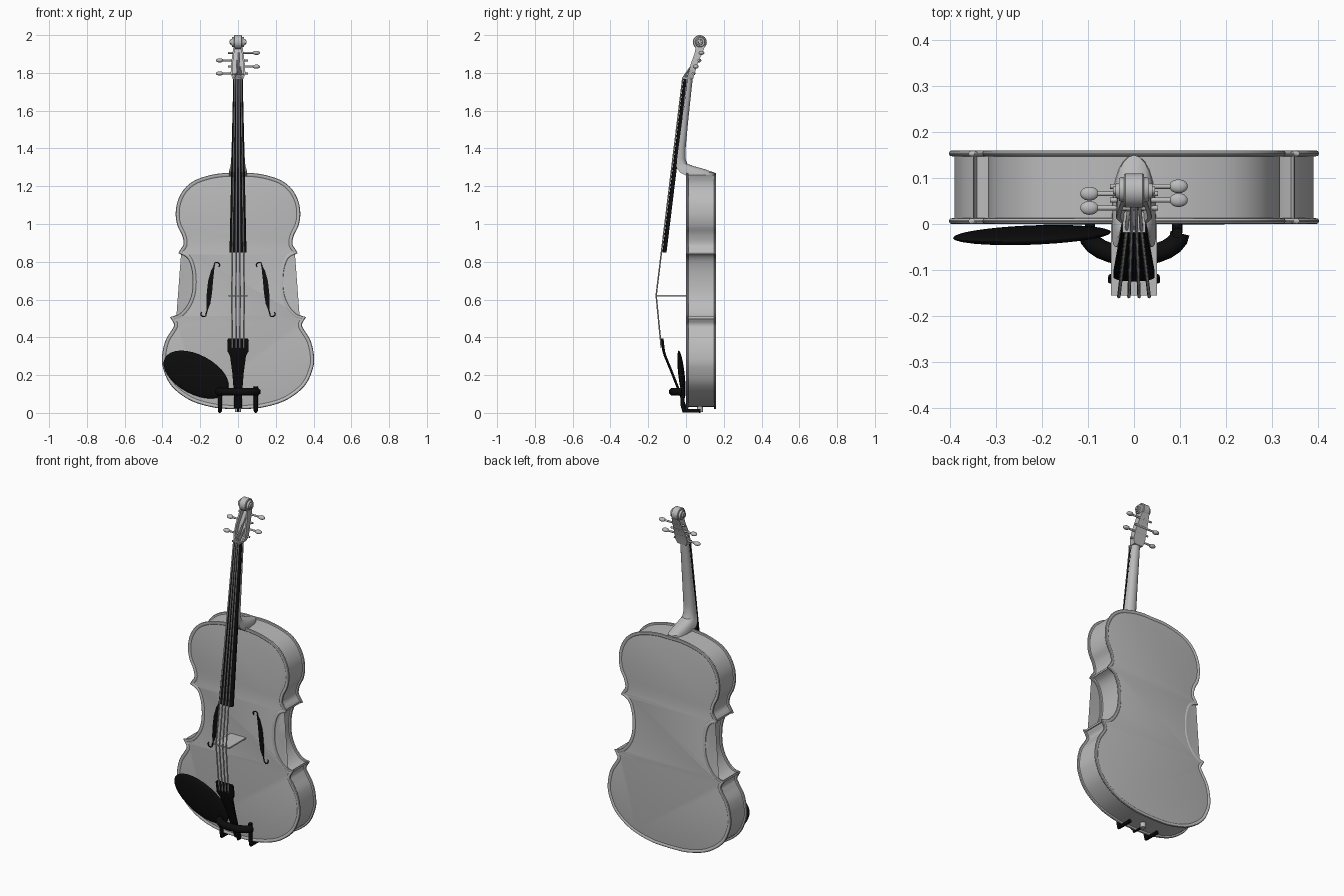
import bpy, bmesh, math
from mathutils import Vector, Matrix

if "Cube" in bpy.data.objects:
    bpy.data.objects.remove(bpy.data.objects["Cube"])

def material(name, v):
    m = bpy.data.materials.new(name)
    m.diffuse_color = (v, v, v, 1)
    m.use_nodes = True
    m.node_tree.nodes["Principled BSDF"].inputs["Base Color"].default_value = m.diffuse_color
    return m

GREY = material("plain grey", 0.5)
BLACK = material("ebony black", 0.004)

def finish(name, bm, mat):
    bmesh.ops.recalc_face_normals(bm, faces=bm.faces[:])
    me = bpy.data.meshes.new(name)
    bm.to_mesh(me)
    bm.free()
    me.materials.append(mat)
    ob = bpy.data.objects.new(name, me)
    bpy.context.collection.objects.link(ob)
    return ob

def loft(name, rings, mat):
    """Skin equal-length closed rings of points, capping both ends."""
    bm = bmesh.new()
    vs = [[bm.verts.new(p) for p in r] for r in rings]
    n = len(vs[0])
    for a, b in zip(vs, vs[1:]):
        for i in range(n):
            j = (i + 1) % n
            bm.faces.new((a[i], a[j], b[j], b[i]))
    bm.faces.new(vs[0])
    bm.faces.new(vs[-1])
    return finish(name, bm, mat)

def tube(name, pts, r, mat, res=2):
    cu = bpy.data.curves.new(name, 'CURVE')
    cu.dimensions = '3D'
    cu.bevel_depth, cu.bevel_resolution, cu.use_fill_caps = r, res, True
    sp = cu.splines.new('POLY')
    sp.points.add(len(pts) - 1)
    for p, co in zip(sp.points, pts):
        p.co = (*co, 1)
    cu.materials.append(mat)
    ob = bpy.data.objects.new(name, cu)
    bpy.context.collection.objects.link(ob)
    return ob

def box(name, lo, hi, mat):
    x, y, X, Y = lo[0], lo[1], hi[0], hi[1]
    return loft(name, [[(x, y, z), (X, y, z), (X, Y, z), (x, Y, z)] for z in (lo[2], hi[2])], mat)

def disc_x(name, c, r, half, mat, seg=32):
    """Cylinder whose axis runs along x."""
    return loft(name, [[(c[0] + x, c[1] + k * r * math.cos(t), c[2] + k * r * math.sin(t))
                        for t in (2 * math.pi * i / seg for i in range(seg))]
                       for x, k in ((-half, .9), (-half * .85, 1), (half * .85, 1), (half, .9))], mat)

def ellipsoid(name, c, s, mat, rot=Matrix()):
    bm = bmesh.new()
    bmesh.ops.create_uvsphere(bm, u_segments=32, v_segments=16, radius=1)
    bm.transform(Matrix.Translation(c) @ rot @ Matrix.Diagonal((*s, 1)))
    return finish(name, bm, mat)

def smooth_path(pts, n=8):
    """Catmull-Rom curve through the points."""
    p = [Vector(q) for q in pts]
    p = [2 * p[0] - p[1]] + p + [2 * p[-1] - p[-2]]
    out = []
    for a, b, c, d in zip(p, p[1:], p[2:], p[3:]):
        for i in range(n):
            t = i / n
            out.append(.5 * (2 * b + (c - a) * t + (2 * a - 5 * b + 4 * c - d) * t * t
                             + (3 * b - a - 3 * c + d) * t ** 3))
    return out + [p[-2]]

# Body outline: lower bout, waist and upper bout meet at blunt corners
lower = [(0, .02), (.12, .027), (.25, .065), (.35, .14), (.395, .23), (.402, .3),
         (.385, .38), (.35, .44), (.338, .465), (.348, .488)]
waist = [(.36, .507), (.31, .525), (.27, .57), (.246, .63), (.24, .7), (.248, .77),
         (.27, .82), (.316, .845)]
upper = [(.305, .865), (.288, .895), (.296, .94), (.32, .99), (.33, 1.05), (.32, 1.12),
         (.285, 1.185), (.23, 1.23), (.15, 1.258), (.07, 1.27), (0, 1.27)]
half = smooth_path(lower) + smooth_path(waist) + smooth_path(upper)
outline = half + [Vector((-p.x, p.y)) for p in half[-2:0:-1]]

def inset(pts, d):
    out = []
    for i, p in enumerate(pts):
        t = (pts[(i + 1) % len(pts)] - pts[i - 1]).normalized()
        out.append(p + Vector((-t.y, t.x)) * d)
    return out

def body_rings(steps):
    return [[(p.x, y, p.y) for p in inset(outline, d)] for d, y in steps]

loft("ribs", body_rings([(.012, .008), (.012, .152)]), GREY)
# Plates with rounded rim and a shallow channel
prof = [(.010, .013), (.003, .012), (0, .008), (0, .005), (.003, .001), (.007, 0),
        (.014, .001), (.019, .004), (.024, .003)]
loft("front_plate", body_rings(prof), GREY)
loft("back_plate", body_rings([(d, .16 - y) for d, y in prof]), GREY)

# Sound holes: tapered slot with a curl at each end
for s, side in ((1, "right"), (-1, "left")):
    slot = [(.124, .128, .78), (.126, .142, .755), (.132, .158, .7), (.137, .165, .64),
            (.146, .168, .58), (.16, .166, .545)]
    loft("sound_hole_" + side, [[(s * a, -.001, z), (s * b, -.001, z), (s * b, .006, z), (s * a, .006, z)]
                                for a, b, z in slot], BLACK)
    for cx, cz, k in ((.112, .783, 0), (.182, .523, math.pi)):
        tube("sound_hole_curl_" + side,
             [(s * (cx + .014 * math.cos(k + t)), .002, cz + .014 * math.sin(k + t))
              for t in (i * .4 - .5 for i in range(12))], .003, BLACK, 1)
    tube("sound_hole_tail_" + side, [(s * .163, .002, .55), (s * .167, .002, .53), (s * .17, .002, .517)],
         .003, BLACK, 1)

# Neck with heel: D-shaped sections (half width, front y, back y, z)
arc = [math.pi * i / 12 for i in range(13)]
neck = [(.025, .004, .036, 1.775), (.030, -.02, .012, 1.55), (.034, -.04, -.002, 1.4),
        (.036, -.047, -.003, 1.345), (.038, -.049, .008, 1.318), (.041, -.05, .045, 1.305),
        (.045, -.045, .1, 1.29), (.048, -.03, .15, 1.272), (.048, .005, .15, 1.255)]
loft("neck", [[(w * math.cos(t), f + (b - f) * math.sin(t) ** .7, z) for t in arc]
              for w, f, b, z in neck], GREY)

# Fingerboard, arched on the playing side
loft("fingerboard", [[(w, y + .022, z)] + [(w * math.cos(t), y + .009 - .009 * math.sin(t), z) for t in arc]
                     + [(-w, y + .022, z)]
                     for w, y, z in ((.025, -.013, 1.767), (.045, -.125, .85))], BLACK)
box("nut", (-.025, -.018, 1.767), (.025, .012, 1.778), GREY)

# Pegbox: open U-shaped trough
box_sections = [(.028, .002, .038, 1.768), (.039, .012, .045, 1.795), (.036, .026, .062, 1.85),
                (.029, .046, .086, 1.905), (.024, .052, .1, 1.94)]
loft("pegbox", [[(-w, f, z), (-w, b, z), (w, b, z), (w, f, z), (w - .009, f, z), (w - .009, b - .01, z),
                 (.009 - w, b - .01, z), (.009 - w, f, z)] for w, f, b, z in box_sections], GREY)

# Scroll: stepped turns winding to the eye
for i, (r, h, dy) in enumerate(((.037, .022, 0), (.027, .033, .002), (.017, .040, -.001), (.009, .046, 0))):
    disc_x(f"scroll_turn_{i + 1}", (0, .073 + dy, 1.963), r, h, GREY)

# Pegs alternate sides
pegs = [(-1, .035, 1.797), (1, .052, 1.833), (-1, .066, 1.866), (1, .082, 1.906)]
for s, y, z in pegs:
    tube("peg_shaft", [(-s * .052, y, z), (s * .085, y, z)], .0055, GREY)
    ellipsoid("peg_head", (s * .097, y, z), (.02, .015, .011), GREY)

# Bridge and strings
box("bridge", (-.05, -.156, .617), (.05, .004, .625), GREY)
for i, k in enumerate((-1.5, -.5, .5, 1.5)):
    s, y, z = pegs[(0, 2, 3, 1)[i]]
    tube("string", [(k * .008, y - .006, z), (k * .011, -.017, 1.773), (k * .022, -.158, .622),
                    (k * .02, -.131, .345)], .0038, GREY)

# Tailpiece: flared head, slim tail (half width, y, z)
tail = [(.05, -.134, .395), (.057, -.132, .385), (.055, -.125, .325), (.042, -.117, .3),
        (.03, -.08, .21), (.023, -.045, .12), (.02, -.008, .025)]
loft("tailpiece", [[(w, y + .014, z)] + [(w * math.cos(t), y + .005 - .005 * math.sin(t), z) for t in arc]
                   + [(-w, y + .014, z)] for w, y, z in tail], BLACK)
tube("tail_loop", [(0, -.005, .03), (0, .0, .012), (0, .075, .012)], .006, BLACK)
tube("end_button", [(0, .075, .004), (0, .075, .04)], .016, GREY, 4)

# Chin rest: tilted shallow dish, leaning out at its top
lean = Matrix.Identity(4)
lean[1][2] = -.11
ellipsoid("chin_rest", (-.222, -.024, .203), (.187, .017, .104), BLACK,
          lean @ Matrix.Rotation(math.radians(28), 4, 'Y'))
# Clamp: bar arching over the tailpiece with two hooked legs
tube("chin_rest_bar", [Vector((.1 * math.cos(t), -.02 - .05 * math.sin(t), .112)) for t in arc], .021, BLACK, 4)
for x in (-.096, .094):
    tube("clamp_leg", [(x, -.02, .14), (x, -.018, .04), (x, -.012, .011), (x, .078, .011)], .011, BLACK, 3)

# Smooth shading that keeps hard edges
for ob in bpy.context.scene.objects:
    if ob.type == 'MESH':
        ob.select_set(True)
        bpy.context.view_layer.objects.active = ob
bpy.ops.object.shade_smooth_by_angle(angle=math.radians(35))
